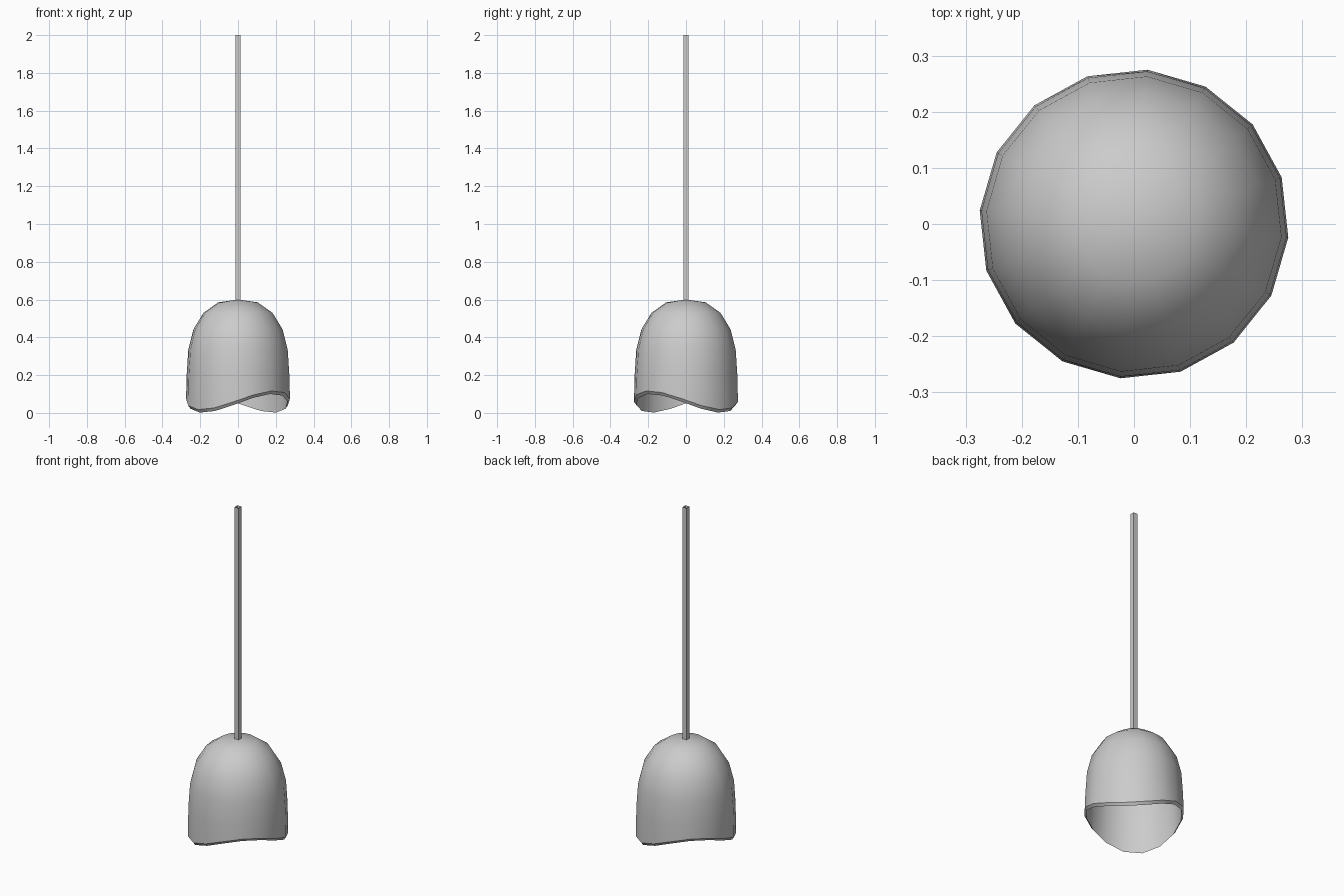
import bpy, bmesh, math

if "Cube" in bpy.data.objects:
    bpy.data.objects.remove(bpy.data.objects["Cube"])

SIDES = 16
OFFSET = math.radians(-5)


def add_object(name, bm):
    bmesh.ops.recalc_face_normals(bm, faces=bm.faces)
    mesh = bpy.data.meshes.new(name)
    bm.to_mesh(mesh)
    bm.free()
    obj = bpy.data.objects.new(name, mesh)
    bpy.context.collection.objects.link(obj)
    return obj


# Lamp shade: thin dome, radius / height / wave amount, outside then inside
outer = [(0.105, 0.585, 0), (0.183, 0.53, 0), (0.237, 0.442, 0),
         (0.264, 0.335, 0), (0.273, 0.2, 0), (0.276, 0.067, 0.05)]
inner = [(0.264, 0.051, 0.05), (0.262, 0.2, 0), (0.253, 0.333, 0),
         (0.227, 0.436, 0), (0.175, 0.521, 0), (0.101, 0.574, 0)]
bm = bmesh.new()
rings = []
for r, z, wave in outer + inner:
    ring = []
    for i in range(SIDES):
        a = OFFSET + i * math.tau / SIDES
        ring.append(bm.verts.new((r * math.cos(a), r * math.sin(a),
                                  z - wave * math.sin(2 * a))))
    rings.append(ring)
for lower, upper in zip(rings, rings[1:]):
    for i in range(SIDES):
        j = (i + 1) % SIDES
        bm.faces.new((lower[i], lower[j], upper[j], upper[i]))
for ring, z in ((rings[0], 0.6), (rings[-1], 0.589)):
    tip = bm.verts.new((0, 0, z))
    for i in range(SIDES):
        bm.faces.new((ring[i], ring[(i + 1) % SIDES], tip))
shade = add_object("lamp_shade", bm)
bpy.context.view_layer.objects.active = shade
shade.select_set(True)
bpy.ops.object.shade_smooth_by_angle(angle=math.radians(35))

# Hanging rod: square tube with open ends
bm = bmesh.new()
bmesh.ops.create_cube(bm, size=1)
caps = [f for f in bm.faces if abs(f.normal.z) > 0.5]
bmesh.ops.delete(bm, geom=caps, context='FACES_ONLY')
bottom, top, width = 0.592, 2.0, 0.027
for v in bm.verts:
    v.co = (v.co.x * width, v.co.y * width, top if v.co.z > 0 else bottom)
add_object("hanging_rod", bm)
